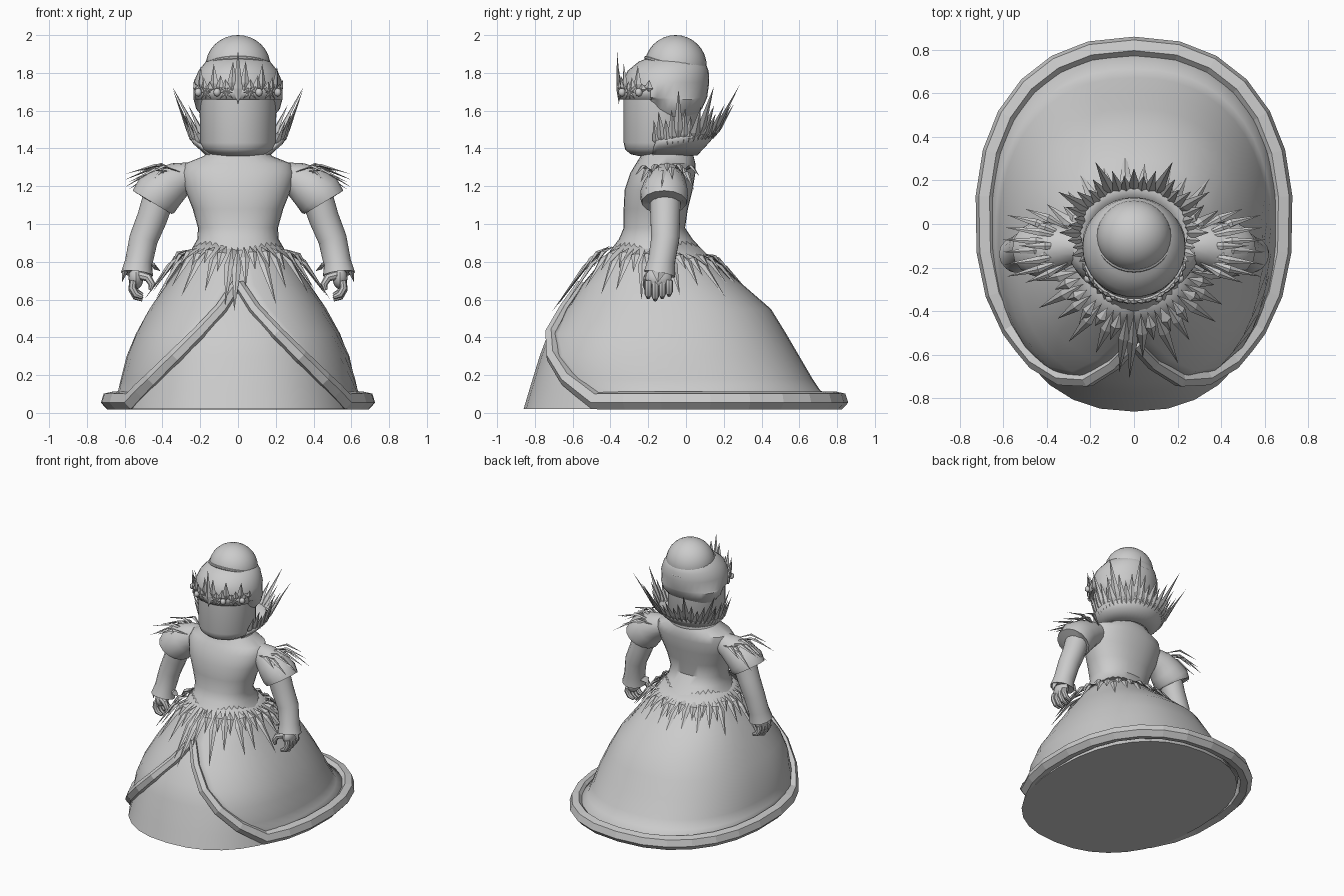
import bpy, bmesh, math, random
from mathutils import Vector

random.seed(4)
cube = bpy.data.objects.get("Cube")
if cube:
    bpy.data.objects.remove(cube)

grey = bpy.data.materials.new("plain_grey")
grey.use_nodes = True
grey.diffuse_color = (0.6, 0.6, 0.6, 1)
grey.node_tree.nodes["Principled BSDF"].inputs["Base Color"].default_value = (0.6, 0.6, 0.6, 1)
parts = []


def finish(name, bm, thick=0):
    bmesh.ops.recalc_face_normals(bm, faces=bm.faces)
    me = bpy.data.meshes.new(name)
    bm.to_mesh(me)
    bm.free()
    ob = bpy.data.objects.new(name, me)
    bpy.context.collection.objects.link(ob)
    me.materials.append(grey)
    if thick:
        mod = ob.modifiers.new("thickness", "SOLIDIFY")
        mod.thickness = thick
    parts.append(ob)
    return ob


def ring_point(row, t, n=2.0):
    # Point at angle t from the front on a superellipse: row is z, half width, front y, back y
    z, w, f, b = row
    s, c = math.sin(t), math.cos(t)
    x = math.copysign(abs(s) ** (2 / n), s) * w
    y = math.copysign(abs(c) ** (2 / n), c) * (b - f) / 2
    return Vector((x, (f + b) / 2 - y, z))


def skin(bm, rings, closed=True, caps=(False, False)):
    rows = [[bm.verts.new(p) for p in r] for r in rings]
    count = len(rows[0])
    for a, b in zip(rows, rows[1:]):
        for i in range(count if closed else count - 1):
            j = (i + 1) % count
            bm.faces.new((a[i], a[j], b[j], b[i]))
    for cap, r in zip(caps, (rows[0], rows[-1])):
        if cap:
            bm.faces.new(r)


def loft(name, rows, n=2.0, segs=32, caps=(True, True)):
    bm = bmesh.new()
    skin(bm, [[ring_point(r, math.tau * i / segs, n) for i in range(segs)] for r in rows], True, caps)
    return finish(name, bm)


def tube(bm, path, radii, segs=14, side=1):
    pts = [Vector((p[0] * side, p[1], p[2])) for p in path]
    rings = []
    for i, p in enumerate(pts):
        d = (pts[min(i + 1, len(pts) - 1)] - pts[max(i - 1, 0)]).normalized()
        u = d.cross(Vector((0, 1, 0))).normalized()
        v = d.cross(u)
        rings.append([p + radii[i] * (u * math.cos(k * math.tau / segs) + v * math.sin(k * math.tau / segs))
                      for k in range(segs)])
    skin(bm, rings, True, (True, True))


def spike(bm, base, tip, width, normal, lift=0.0, mid=0.3):
    # Long faceted thorn, widest at mid, optionally bent along its normal
    base, tip, normal = Vector(base), Vector(tip), Vector(normal).normalized()
    side = (tip - base).cross(normal).normalized() * width / 2
    up = normal * width * 0.22
    m = base.lerp(tip, mid) + normal * lift
    a, b = bm.verts.new(base), bm.verts.new(tip)
    r = [bm.verts.new(p) for p in (m + side, m + up, m - side, m - up)]
    for i in range(4):
        bm.faces.new((a, r[i], r[(i + 1) % 4]))
        bm.faces.new((b, r[(i + 1) % 4], r[i]))


def ball(bm, centre, scale, u=20, v=12):
    made = bmesh.ops.create_uvsphere(bm, u_segments=u, v_segments=v, radius=1)["verts"]
    for p in made:
        p.co = Vector(centre) + Vector([a * b for a, b in zip(p.co, scale)])


# Underskirt, closed at the floor
loft("underskirt", [(0.02, 0.64, -0.86, 0.76), (0.12, 0.615, -0.83, 0.69), (0.3, 0.57, -0.775, 0.58),
                    (0.42, 0.52, -0.73, 0.51), (0.55, 0.45, -0.63, 0.43), (0.68, 0.36, -0.54, 0.28),
                    (0.9, 0.19, -0.34, 0.02)], n=2.3)

# Overskirt, parted at the front
N = 2.3
skirt = [(0.92, 0.21, -0.35, 0.03), (0.8, 0.29, -0.45, 0.15), (0.68, 0.38, -0.55, 0.3),
         (0.55, 0.47, -0.645, 0.45), (0.42, 0.54, -0.745, 0.53), (0.3, 0.59, -0.79, 0.6),
         (0.18, 0.62, -0.81, 0.67), (0.12, 0.635, -0.8, 0.71), (0.065, 0.68, -0.76, 0.81)]
parting = [0, 0, 0.005, 0.09, 0.21, 0.33, 0.45, 0.51, 0.56]
rings = []
for row, gap in zip(skirt, parting):
    start = math.asin((gap / row[1]) ** (N / 2))
    rings.append([ring_point(row, start + (math.tau - 2 * start) * i / 36, N) for i in range(37)])
bm = bmesh.new()
skin(bm, rings, closed=False)
finish("overskirt", bm, 0.012)

# Rounded trim along the parting and the hem
path = [r[0] for r in rings[2:-1]] + rings[-1][::2] + [r[-1] for r in reversed(rings[2:-1])]
curve = bpy.data.curves.new("hem_trim", "CURVE")
curve.dimensions = "3D"
curve.bevel_depth = 0.05
curve.bevel_resolution = 1
curve.use_fill_caps = True
line = curve.splines.new("POLY")
line.points.add(len(path) - 1)
for i, (p, q) in enumerate(zip(line.points, path)):
    p.co = (*q, 1)
    p.radius = 0.6 + 0.4 * min(1, min(i, len(path) - 1 - i) / 6)
trim = bpy.data.objects.new("hem_trim", curve)
curve.materials.append(grey)
bpy.context.collection.objects.link(trim)

# Bodice and neck
loft("bodice", [(0.86, 0.25, -0.4, 0.09), (0.92, 0.215, -0.355, 0.035), (0.98, 0.212, -0.33, -0.005),
                (1.08, 0.24, -0.33, 0.01), (1.18, 0.28, -0.325, 0.035), (1.27, 0.3, -0.295, 0.05),
                (1.32, 0.28, -0.265, 0.05), (1.36, 0.18, -0.24, 0.04), (1.43, 0.13, -0.22, 0.0)], n=2.2)

# Pointed lace around the hips, following the skirt
bm = bmesh.new()
count = 52
for i in range(count):
    t = math.tau * i / count
    front = (1 + math.cos(t)) / 2
    drop = (0.12, 0.24, 0.16, 0.3)[i % 4] * random.uniform(0.85, 1.1) * (0.75 + 0.25 * front)
    if i == 0:
        drop = 0.36
    out = Vector((math.sin(t), -math.cos(t), 0.5))
    top = 0.84 + 0.04 * front
    base = ring_point((top, 0.255, -0.405, 0.09), t) + out * 0.005
    k = (top - drop)
    grow = (top - k) * 0.75
    tip = ring_point((k, 0.26 + grow, -0.41 - grow, 0.1 + grow * 1.25), t + random.uniform(-0.05, 0.05)) + out * 0.03
    spike(bm, base, tip, 0.05, out, lift=0.025, mid=0.35)
finish("hip_lace", bm)

for side, word in ((1, "left"), (-1, "right")):
    # Puffed sleeve with a cuff rim
    bm = bmesh.new()
    tube(bm, [(0.24, -0.1, 1.26), (0.31, -0.1, 1.235), (0.37, -0.11, 1.2), (0.43, -0.115, 1.15), (0.455, -0.115, 1.115),
              (0.445, -0.115, 1.125)], [0.07, 0.095, 0.115, 0.13, 0.12, 0.08], side=side)
    finish(word + "_sleeve", bm)

    # Arm widening to a bell cuff
    bm = bmesh.new()
    tube(bm, [(0.41, -0.11, 1.17), (0.455, -0.11, 1.03), (0.5, -0.11, 0.92), (0.525, -0.13, 0.8),
              (0.535, -0.14, 0.735), (0.53, -0.138, 0.76)], [0.085, 0.08, 0.076, 0.073, 0.085, 0.06], side=side)
    spike(bm, (0.46 * side, -0.14, 0.79), (0.41 * side, -0.13, 0.75), 0.08, (0, 0, 1))
    spike(bm, (0.59 * side, -0.14, 0.78), (0.615 * side, -0.15, 0.69), 0.08, (side, 0, 0))
    finish(word + "_arm", bm)

    # Hand with curled fingers
    bm = bmesh.new()
    ball(bm, (0.54 * side, -0.145, 0.715), (0.04, 0.07, 0.06), 12, 8)
    for f in range(4):
        y = -0.2 + 0.037 * f
        z = 0.6 + 0.012 * abs(f - 1)
        tube(bm, [(0.555, y, 0.7), (0.56, y, z + 0.05), (0.54, y, z + 0.015), (0.505, y, z)],
             [0.019, 0.02, 0.019, 0.011], 8, side)
    tube(bm, [(0.525, -0.18, 0.73), (0.475, -0.205, 0.715), (0.455, -0.21, 0.68), (0.465, -0.21, 0.65)],
         [0.024, 0.022, 0.019, 0.01], 8, side)
    finish(word + "_hand", bm)

    # Fan of thorns over the shoulder
    bm = bmesh.new()
    for i in range(13):
        a = -1 + i / 6
        reach = 0.2 + 0.08 * (i % 2) + 0.03 * (1 - abs(a))
        base = ((0.29 + 0.015 * (i % 3)) * side, -0.1 + 0.07 * a, 1.27)
        tip = ((0.3 + reach) * side, -0.1 + 0.17 * a, 1.275 - 0.04 * (i % 3) - 0.02 * abs(a))
        spike(bm, base, tip, 0.035, (0.2 * side, 0.3 * a, 1), lift=0.045, mid=0.45)
    finish(word + "_shoulder_thorns", bm)

# Standing collar, open at the front and rising to the back
collar = [(1.37, 0.16, -0.25, 0.05), (1.42, 0.215, -0.26, 0.11), (1.455, 0.25, -0.26, 0.16)]
first = 1.05
rings = []
for k, row in enumerate(collar):
    ring = [ring_point(row, first + (math.tau - 2 * first) * i / 30) for i in range(31)]
    rings.append([p + Vector((0, 0, 0.07 * k * (p.y + 0.1))) for p in ring])
bm = bmesh.new()
skin(bm, rings, closed=False)
finish("collar", bm, 0.012)

# Collar thorns
bm = bmesh.new()
for i, p in enumerate(rings[2]):
    out = (p - Vector((0, -0.05, p.z))).normalized()
    away = abs(i - 15)
    length = 0.27 if away in (3, 7, 11) else (0.11, 0.16)[i % 2]
    flare = 0.6 if away < 9 else 0.35
    base = p - Vector((0, 0, 0.04)) - out * 0.015
    spike(bm, base, p + out * length * flare + Vector((0, 0, length * 0.92)), 0.055, out, mid=0.25)
finish("collar_thorns", bm)

# Face with rounded chin
loft("face", [(1.36, 0.1, -0.25, -0.02), (1.37, 0.15, -0.295, 0.02), (1.395, 0.185, -0.322, 0.05),
              (1.43, 0.2, -0.33, 0.07), (1.68, 0.2, -0.33, 0.07)])

# Hair, bun and hair tie
loft("hair", [(1.57, 0.19, -0.19, 0.05), (1.61, 0.222, -0.23, 0.085), (1.66, 0.235, -0.27, 0.108),
              (1.67, 0.236, -0.335, 0.112), (1.75, 0.235, -0.335, 0.123), (1.81, 0.21, -0.31, 0.12),
              (1.86, 0.17, -0.25, 0.1), (1.9, 0.08, -0.15, 0.03)])
bm = bmesh.new()
ball(bm, (0, -0.055, 1.835), (0.172, 0.165, 0.165), 28, 16)
finish("hair_bun", bm)
bm = bmesh.new()
tie = []
for i in range(32):
    t = math.tau * i / 32
    y = -math.cos(t)
    centre = Vector((0.172 * math.sin(t), -0.05 + 0.162 * y, 1.83 - 0.05 * y))
    out = Vector((math.sin(t), y, 0))
    tie.append([centre + out * 0.01 * math.cos(a) + Vector((0, 0, 0.01 * math.sin(a)))
                for a in [math.tau * k / 8 for k in range(8)]])
skin(bm, tie + tie[:1])
bmesh.ops.remove_doubles(bm, verts=bm.verts, dist=0.0005)
finish("hair_tie", bm)

# Crown band across the forehead
def brow(t, z, r=0.24):
    return Vector((r * math.sin(t), -0.115 - r * math.cos(t), z))


bm = bmesh.new()
skin(bm, [[brow(-1.25 + 2.5 * i / 24, z) for i in range(25)] for z in (1.66, 1.735)], closed=False)
finish("crown_band", bm, 0.012)

# Crown points, jewels and star ornaments
bm = bmesh.new()
for i in range(-9, 10):
    t = i * 0.135
    top = 1.92 if i == 0 else (1.8, 1.865, 1.775)[abs(i) % 3] - 0.004 * abs(i)
    out = Vector((math.sin(t), -math.cos(t), 0))
    spike(bm, brow(t, 1.63 if i == 0 else 1.7), brow(t + 0.03 * (i % 2), top, 0.25), 0.05, out, mid=0.3)
for t in (-0.75, -0.25, 0.25, 0.75):
    for k in range(8):
        a = math.tau * k / 8
        r = 0.05 if k % 2 else 0.035
        spike(bm, brow(t, 1.697, 0.25), brow(t + r * math.cos(a) / 0.24, 1.697 + r * math.sin(a), 0.25),
              0.016, (math.sin(t), -math.cos(t), 0))
finish("crown_points", bm)
bm = bmesh.new()
for t in (-1.0, -0.46, 0.46, 1.0):
    ball(bm, brow(t, 1.697, 0.25), (0.02, 0.02, 0.022), 10, 6)
finish("crown_jewels", bm)

# Smooth rounded parts while keeping creases crisp
bpy.ops.object.select_all(action="DESELECT")
for ob in parts:
    ob.select_set("thorns" not in ob.name and "lace" not in ob.name and "points" not in ob.name)
bpy.context.view_layer.objects.active = parts[0]
bpy.ops.object.shade_smooth_by_angle(angle=math.radians(40))
for s in curve.splines:
    s.use_smooth = False
